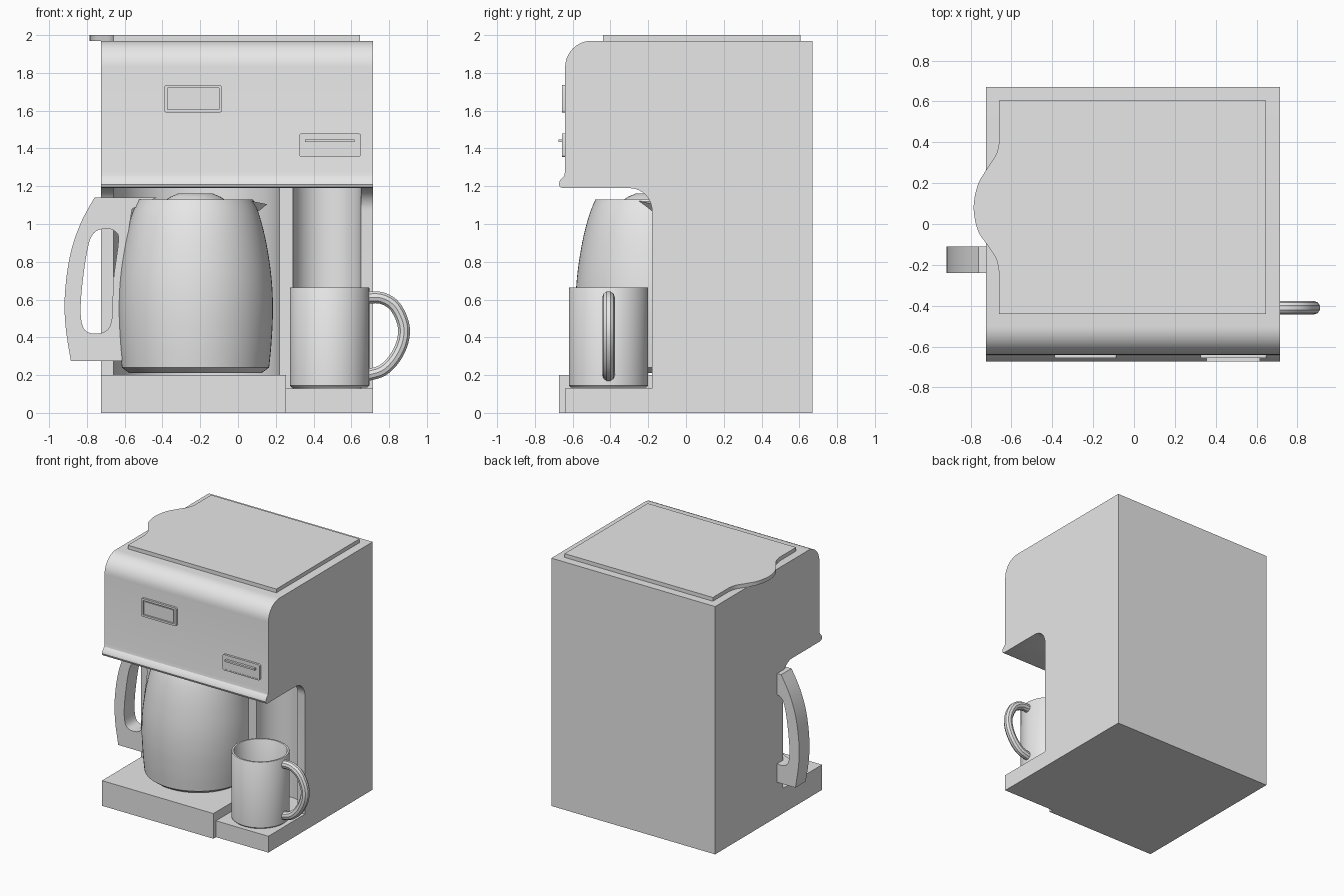
import bpy, bmesh
from math import sin, cos, pi, radians
from mathutils import Vector

cube = bpy.data.objects.get("Cube")
if cube:
    bpy.data.objects.remove(cube, do_unlink=True)

GREY = (0.8, 0.8, 0.8, 1)
mat = bpy.data.materials.new("plain grey")
mat.diffuse_color = GREY
mat.use_nodes = True
mat.node_tree.nodes["Principled BSDF"].inputs["Base Color"].default_value = GREY


def finish(bm, name, smooth=True):
    bmesh.ops.recalc_face_normals(bm, faces=bm.faces)
    mesh = bpy.data.meshes.new(name)
    bm.to_mesh(mesh)
    bm.free()
    mesh.materials.append(mat)
    ob = bpy.data.objects.new(name, mesh)
    bpy.context.collection.objects.link(ob)
    if smooth:
        activate(ob)
        bpy.ops.object.shade_smooth_by_angle(angle=radians(35))
    return ob


def activate(ob):
    bpy.ops.object.select_all(action='DESELECT')
    ob.select_set(True)
    bpy.context.view_layer.objects.active = ob


def extrude(name, pts, move, smooth=True):
    """Solid from a closed outline of 3D points."""
    bm = bmesh.new()
    face = bm.faces.new([bm.verts.new(p) for p in pts])
    ext = bmesh.ops.extrude_face_region(bm, geom=[face], use_keep_orig=True)
    bmesh.ops.translate(bm, vec=move, verts=[v for v in ext["geom"] if isinstance(v, bmesh.types.BMVert)])
    return finish(bm, name, smooth)


def box(name, x0, x1, y0, y1, z0, z1):
    return extrude(name, [(x0, y0, z0), (x1, y0, z0), (x1, y1, z0), (x0, y1, z0)], (0, 0, z1 - z0), False)


def lathe(name, profile, x, y, n=64):
    bm = bmesh.new()
    rings = []
    for r, z in profile:
        rings.append([bm.verts.new((x + r * cos(2 * pi * i / n), y + r * sin(2 * pi * i / n), z)) for i in range(n)])
    for a, b in zip(rings, rings[1:]):
        for i in range(n):
            bm.faces.new((a[i], a[(i + 1) % n], b[(i + 1) % n], b[i]))
    bm.faces.new(rings[0])
    bm.faces.new(rings[-1])
    return finish(bm, name)


def arc(cx, cy, r, a0, a1, n=10):
    return [(cx + r * cos(radians(a0 + (a1 - a0) * i / n)), cy + r * sin(radians(a0 + (a1 - a0) * i / n)))
            for i in range(n + 1)]


def spline(pts, steps=5, closed=False):
    """Catmull-Rom curve through the points."""
    p = [Vector(q) for q in pts]
    n = len(p)
    at = (lambda i: p[i % n]) if closed else (lambda i: p[max(0, min(n - 1, i))])
    out = []
    for i in range(n if closed else n - 1):
        a, b, c, d = at(i - 1), at(i), at(i + 1), at(i + 2)
        for s in range(steps):
            t = s / steps
            out.append(0.5 * (2 * b + (c - a) * t + (2 * a - 5 * b + 4 * c - d) * t * t
                              + (3 * b - a - 3 * c + d) * t ** 3))
    return out if closed else out + [p[-1]]


def curve_mesh(name, splines, **settings):
    """Curve object turned into a mesh; splines are (points, closed)."""
    cu = bpy.data.curves.new(name, 'CURVE')
    for key, value in settings.items():
        setattr(cu, key, value)
    for pts, closed in splines:
        s = cu.splines.new('POLY')
        s.points.add(len(pts) - 1)
        for sp, p in zip(s.points, pts):
            sp.co = (*Vector(p).to_3d(), 1)
        s.use_cyclic_u = closed
    ob = bpy.data.objects.new(name, cu)
    bpy.context.collection.objects.link(ob)
    cu.materials.append(mat)
    activate(ob)
    bpy.ops.object.convert(target='MESH')
    ob = bpy.context.object
    bpy.ops.object.shade_smooth_by_angle(angle=radians(35))
    return ob


def cut(ob, cutter):
    mod = ob.modifiers.new("cut", 'BOOLEAN')
    mod.operation, mod.solver, mod.object = 'DIFFERENCE', 'EXACT', cutter
    activate(ob)
    bpy.ops.object.modifier_apply(modifier=mod.name)
    bpy.data.objects.remove(cutter, do_unlink=True)


LEFT, RIGHT = -0.725, 0.715
WALL, CEILING = -0.18, 1.19
POT = (-0.225, -0.175)

# Housing: tower and overhanging head from one side profile
side = [(0.67, 0), (0.67, 1.97)] + arc(-0.50, 1.83, 0.14, 90, 180)
side += [(-0.64, 1.28), (-0.645, 1.255), (-0.668, 1.23), (-0.673, 1.21), (-0.667, 1.195), (-0.65, CEILING)]
side += arc(-0.30, 1.07, 0.12, 90, 0) + [(WALL, 0)]
housing = extrude("housing", [(LEFT, y, z) for y, z in side], (RIGHT - LEFT, 0, 0))

# Niches behind the pot and the mug
cut(housing, box("arch_cutter", -0.66, 0.65, -0.5, WALL, 0.9, CEILING))
cut(housing, lathe("pot_niche_cutter", [(0.44, 0.2), (0.44, CEILING)], -0.22, WALL))
cut(housing, lathe("mug_niche_cutter", [(0.18, 0.13), (0.18, CEILING)], 0.47, WALL))
activate(housing)
bpy.ops.object.shade_smooth_by_angle(angle=radians(30))

# Base steps
box("pot_base", LEFT, 0.255, -0.673, WALL, 0, 0.2)
box("mug_base", 0.255, RIGHT, -0.64, WALL, 0, 0.13)

# Top lid with a finger tab on one side
tab = spline([(-0.66, 0.4), (-0.675, 0.34), (-0.72, 0.27), (-0.765, 0.19), (-0.785, 0.08),
              (-0.765, -0.03), (-0.72, -0.1), (-0.675, -0.17), (-0.66, -0.24)])
lid = [(-0.66, -0.44), (0.645, -0.44), (0.645, 0.605), (-0.66, 0.605)] + [tuple(p) for p in tab]
extrude("top_lid", [(x, y, 1.97) for x, y in lid], (0, 0, 0.03))


def panel(name, x0, x1, z0, z1, rim):
    """Rounded plate on the head with an inset, sunken centre."""
    r = 0.012
    outline = []
    for cx, cz, a in ((x1 - r, z1 - r, 0), (x0 + r, z1 - r, 90), (x0 + r, z0 + r, 180), (x1 - r, z0 + r, 270)):
        outline += arc(cx, cz, r, a, a + 90, 4)
    ob = extrude(name, [(x, -0.657, z) for x, z in outline], (0, 0.025, 0))
    cut(ob, box(name + "_cutter", x0 + rim, x1 - rim, -0.7, -0.645, z0 + rim, z1 - rim))


# Display and control panel
panel("display_frame", -0.39, -0.085, 1.59, 1.735, 0.016)
box("display_screen", -0.365, -0.11, -0.65, -0.63, 1.615, 1.71)
panel("control_panel", 0.325, 0.65, 1.355, 1.48, 0.01)
box("control_face", 0.335, 0.64, -0.655, -0.63, 1.365, 1.47)
box("control_bar", 0.355, 0.617, -0.674, -0.64, 1.434, 1.448)

# Pot body and lid
pot = spline([(0.39, 0.24), (0.403, 0.38), (0.41, 0.55), (0.402, 0.72), (0.375, 0.9), (0.34, 1.04), (0.305, 1.13)])
lathe("pot_body", [(0.34, 0.21), (0.35, 0.21)] + [tuple(p) for p in pot], *POT)
lathe("pot_lid", [(0.16, 1.125), (0.13, 1.145), (0.09, 1.162)], *POT, 32)

# Pouring spout
bm = bmesh.new()
corners = [(0.03, -0.29, 1.13), (0.03, -0.07, 1.13), (0.155, POT[1], 1.105), (0.1, POT[1], 1.06)]
a, b, tip, low = [bm.verts.new(c) for c in corners]
for f in ((a, b, tip), (a, tip, low), (b, low, tip), (a, low, b)):
    bm.faces.new(f)
finish(bm, "pot_spout", False)

# Pot handle: curved plate with a grip opening
outer = spline([(-0.885, 0.275), (-0.912, 0.45), (-0.917, 0.62), (-0.89, 0.83), (-0.835, 1.0), (-0.76, 1.14)])
inner = [(-0.43, 1.14), (-0.56, 1.08), (-0.59, 0.9), (-0.62, 0.7), (-0.625, 0.45), (-0.6, 0.275)]
grip = spline([(-0.79, 0.425), (-0.828, 0.48), (-0.83, 0.62), (-0.8, 0.85), (-0.765, 0.95), (-0.7, 0.975),
               (-0.65, 0.96), (-0.633, 0.91), (-0.66, 0.7), (-0.668, 0.5), (-0.705, 0.43)], closed=True)
handle = curve_mesh("pot_handle", [(list(outer) + inner, True), (grip, True)],
                    dimensions='2D', fill_mode='BOTH', extrude=0.065)
handle.rotation_euler = (pi / 2, 0, 0)
handle.location.y = POT[1]

# Mug and its handle
lathe("mug", [(0.2, 0.135), (0.21, 0.145), (0.21, 0.66), (0.207, 0.665), (0.193, 0.665),
              (0.19, 0.66), (0.19, 0.16)], 0.485, -0.41)
loop = spline([(0.685, 0.61), (0.76, 0.608), (0.83, 0.565), (0.875, 0.47), (0.872, 0.38),
               (0.83, 0.29), (0.765, 0.225), (0.685, 0.2)])
curve_mesh("mug_handle", [([(x, -0.41, z) for x, z in loop], False)],
           dimensions='3D', bevel_depth=0.033, bevel_resolution=3, use_fill_caps=True)
